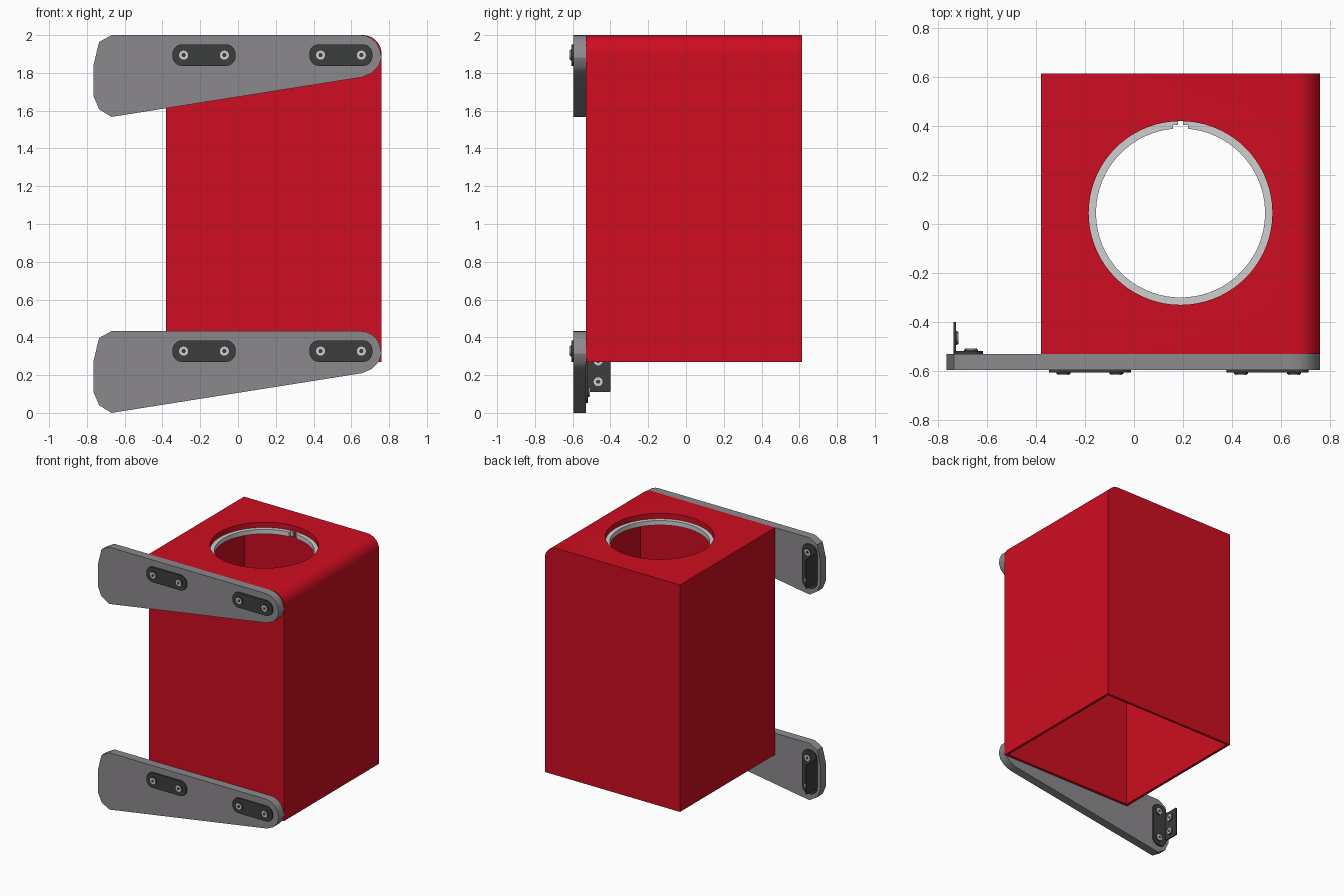
import bpy, bmesh, math
from mathutils import Matrix, Vector

if "Cube" in bpy.data.objects:
    bpy.data.objects.remove(bpy.data.objects["Cube"])


def mat(name, c):
    m = bpy.data.materials.new(name)
    m.diffuse_color = (*c, 1)
    m.use_nodes = True
    m.node_tree.nodes["Principled BSDF"].inputs["Base Color"].default_value = m.diffuse_color
    return m


RED = mat("red", (0.62, 0.004, 0.015))
GREY = mat("grey", (0.26, 0.25, 0.265))
DARK = mat("dark grey", (0.045, 0.048, 0.047))
LIGHT = mat("light metal", (0.62, 0.62, 0.62))
IDENT = Matrix.Identity(4)
# profile (u, v) -> (x, z) facing -y / +y / +x, z axis of the prism is the depth
FRONT = Matrix(((1, 0, 0, 0), (0, 0, -1, 0), (0, 1, 0, 0), (0, 0, 0, 1)))
BACK = Matrix(((-1, 0, 0, 0), (0, 0, 1, 0), (0, 1, 0, 0), (0, 0, 0, 1)))
SIDE = Matrix(((0, 0, 1, 0), (1, 0, 0, 0), (0, 1, 0, 0), (0, 0, 0, 1)))


def prism(name, pts, d0, d1, m, frame=IDENT, at=(0, 0, 0), angle=30):
    """Extrude a 2D profile from depth d0 to d1, orient by frame, move to at."""
    bm = bmesh.new()
    f = bm.faces.new([bm.verts.new((u, v, d0)) for u, v in pts])
    r = bmesh.ops.extrude_face_region(bm, geom=[f])
    bmesh.ops.translate(bm, vec=(0, 0, d1 - d0),
                        verts=[v for v in r["geom"] if isinstance(v, bmesh.types.BMVert)])
    bmesh.ops.transform(bm, matrix=Matrix.Translation(Vector(at)) @ frame, verts=bm.verts)
    bmesh.ops.recalc_face_normals(bm, faces=bm.faces)
    me = bpy.data.meshes.new(name)
    bm.to_mesh(me)
    bm.free()
    me.materials.append(m)
    ob = bpy.data.objects.new(name, me)
    bpy.context.collection.objects.link(ob)
    smooth(ob, angle)
    return ob


def smooth(ob, angle=30):
    bpy.ops.object.select_all(action='DESELECT')
    bpy.context.view_layer.objects.active = ob
    ob.select_set(True)
    bpy.ops.object.shade_smooth_by_angle(angle=math.radians(angle))


def arc(cx, cy, r, a0, a1, n):
    return [(cx + r * math.cos(math.radians(a0 + (a1 - a0) * i / n)),
             cy + r * math.sin(math.radians(a0 + (a1 - a0) * i / n))) for i in range(n + 1)]


def circle(r, n=20, cx=0, cy=0):
    return arc(cx, cy, r, 0, 360, n)[:-1]


def rounded(w, h, r, n=5):
    x, y = w / 2 - r, h / 2 - r
    return (arc(x, y, r, 0, 90, n) + arc(-x, y, r, 90, 180, n)
            + arc(-x, -y, r, 180, 270, n) + arc(x, -y, r, 270, 360, n))


def cut(ob, cutter):
    md = ob.modifiers.new("cut", 'BOOLEAN')
    md.operation, md.solver, md.object = 'DIFFERENCE', 'EXACT', cutter
    bpy.context.view_layer.objects.active = ob
    bpy.ops.object.modifier_apply(modifier=md.name)
    bpy.data.objects.remove(cutter, do_unlink=True)


# housing: open-bottomed shell with one rounded top edge and a round opening
def shell_profile(x0, x1, z0, z1, r):
    return [(x0, z0), (x1, z0)] + arc(x1 - r, z1 - r, r, 0, 90, 12) + [(x0, z1)]


CX, CY = 0.19, 0.045
housing = prism("housing", shell_profile(-0.38, 0.76, 0.27, 2.0, 0.1), -0.615, 0.53, RED, FRONT)
cut(housing, prism("inner_cutter", shell_profile(-0.36, 0.74, 0.1, 1.92, 0.06),
                   -0.595, 0.51, RED, FRONT))
cut(housing, prism("hole_cutter", circle(0.375, 72, CX, CY), 1.8, 2.1, RED))
smooth(housing)


# split retaining ring inside the opening, with thinner lapped ends
def ring_part(name, r0, r1, a0, a1, n):
    prism(name, arc(CX, CY, r1, a0, a1, n) + arc(CX, CY, r0, a1, a0, n), 1.925, 1.96, LIGHT)


ring_part("retaining_ring", 0.345, 0.377, 95, 445, 72)
ring_part("ring_end_left", 0.36, 0.377, 91.5, 95, 2)
ring_part("ring_end_right", 0.36, 0.377, 85, 88.5, 2)


# screw: dark washer, light head, dark socket
def screw(name, frame, at, h):
    prism(name + "_washer", circle(0.029), 0, h * 0.5, DARK, frame, at)
    prism(name + "_head", circle(0.024), h * 0.5, h * 0.93, LIGHT, frame, at)
    prism(name + "_socket", circle(0.012, 6), h * 0.9, h, DARK, frame, at)


arm = [(-0.765, 0.11), (-0.735, 0.04), (-0.67, 0.0), (0.656, 0.21), (0.71, 0.233),
       (0.745, 0.268), (0.76, 0.315), (0.75, 0.36), (0.733, 0.393), (0.705, 0.418),
       (0.675, 0.43), (0.645, 0.433), (-0.67, 0.433), (-0.735, 0.397), (-0.765, 0.275)]

for level, z in (("lower", 0.0), ("upper", 1.567)):
    # tapered mounting arm
    prism(level + "_arm", arm, 0.53, 0.595, GREY, FRONT, (0, 0, z))
    # front plates with two screws each
    for side, x in (("left", -0.18), ("right", 0.545)):
        n = f"{level}_{side}_plate"
        prism(n, rounded(0.334, 0.114, 0.05), 0.595, 0.607, DARK, FRONT, (x, 0, z + 0.327))
        for i, s in enumerate((-0.108, 0.108)):
            screw(f"{n}_screw_{i}", FRONT, (x + s, -0.607, z + 0.327), 0.01)
    # angle bracket on the back of the arm tip
    n = level + "_bracket"
    prism(n + "_base", rounded(0.118, 0.334, 0.05), -0.53, -0.518, DARK, BACK,
          (-0.675, 0, z + 0.22))
    prism(n + "_flange", rounded(0.13, 0.22, 0.003, 1), -0.736, -0.726, DARK, SIDE,
          (0, -0.465, z + 0.22))
    for i, s in enumerate((-1, 1)):
        screw(f"{n}_base_screw_{i}", BACK, (-0.665, -0.518, z + 0.22 + s * 0.108), 0.01)
        screw(f"{n}_flange_screw_{i}", SIDE, (-0.726, -0.465, z + 0.22 + s * 0.055), 0.01)
